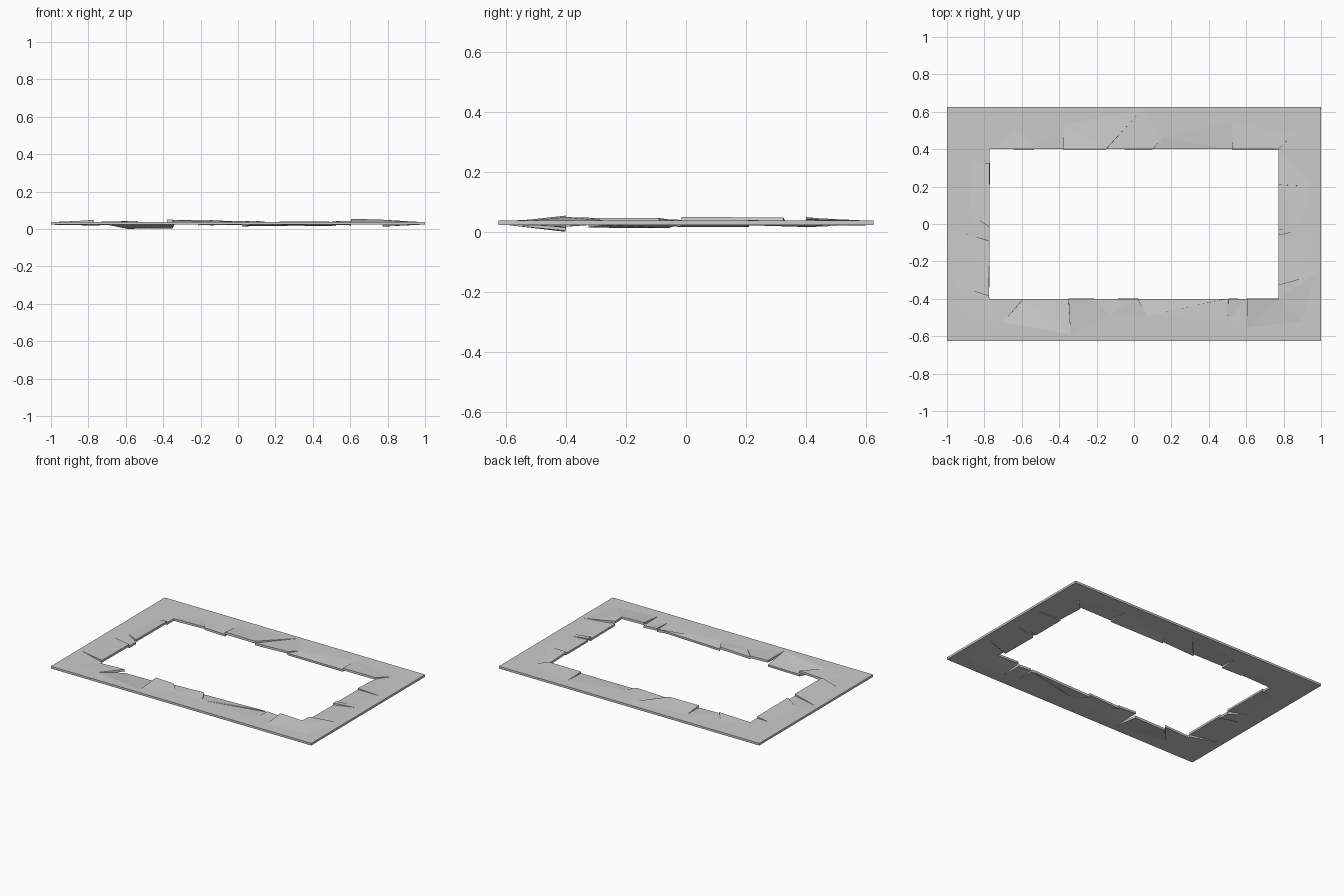
import bpy, bmesh

if "Cube" in bpy.data.objects:
    bpy.data.objects.remove(bpy.data.objects["Cube"])

TOP, THICK = 0.038, 0.015
OX, OY = 1.0, 0.625          # outer half size
IX, IY = 0.773, 0.4          # inner half size

# Cracks clockwise from the back left corner:
# tip x, tip y, inner x, inner y, lift before the crack, lift after it
cracks = [
    (-.90, .51, -IX, IY, 0, 0),
    (-.62, .50, -.535, IY, .006, 0),
    (-.38, .53, -.38, IY, -.004, .012),
    (.04, .61, -.15, IY, .010, -.003),
    (.15, .46, .10, IY, .006, -.006),
    (.525, .545, .525, IY, -.007, .004),
    (.85, .48, IX, IY, .005, -.006),
    (.95, .20, IX, .21, .003, -.006),
    (.88, -.005, IX, -.03, -.006, .004),
    (.92, -.03, IX, -.06, .004, -.010),
    (.97, -.27, IX, -.325, -.008, .010),
    (.90, -.52, IX, -IY, .012, .012),
    (.605, -.555, .605, -IY, .017, -.003),
    (.50, -.52, .505, -IY, .004, -.006),
    (.08, -.49, .49, -IY, -.004, .003),
    (.07, -.49, .02, -IY, -.009, .005),
    (-.13, -.485, -.215, -IY, -.003, .005),
    (-.34, -.59, -.35, -IY, .010, -.019),
    (-.70, -.525, -.59, -IY, -.022, .003),
    (-.88, -.50, -IX, -IY, -.004, -.004),
    (-.96, -.33, -.775, -.385, -.004, .010),
    (-.98, -.03, -IX, -.09, .009, -.003),
    (-.88, .05, -IX, -.015, -.004, .012),
    (-.86, .33, -IX, .325, .011, 0),
]


def outer_point(tx, ty, ix, iy):
    """Project a crack out to the rim; corners go to the rim corner."""
    on_x, on_y = abs(ix) > .76, abs(iy) > .399
    return (OX if tx > 0 else -OX) if on_x else tx, (OY if ty > 0 else -OY) if on_y else ty


bm = bmesh.new()
rows = []
for tx, ty, ix, iy, before, after in cracks:
    ox, oy = outer_point(tx, ty, ix, iy)
    o = bm.verts.new((ox, oy, TOP))
    t = bm.verts.new((tx, ty, TOP))
    a = bm.verts.new((ix, iy, TOP + before))
    # split the inner vertex where the two shards part
    b = a if before == after else bm.verts.new((ix, iy, TOP + after))
    rows.append((o, t, a, b))

# Flat outer band and tilted inner shards
for i, (o, t, a, b) in enumerate(rows):
    o2, t2, a2, b2 = rows[(i + 1) % len(rows)]
    bm.faces.new((t, t2, o2, o))
    bm.faces.new((b, a2, t2, t))
bm.normal_update()
bmesh.ops.triangulate(bm, faces=[f for f in bm.faces])
if sum(f.normal.z for f in bm.faces) < 0:
    bmesh.ops.reverse_faces(bm, faces=bm.faces[:])

mesh = bpy.data.meshes.new("cracked_frame")
bm.to_mesh(mesh)
bm.free()
frame = bpy.data.objects.new("cracked_frame", mesh)
bpy.context.collection.objects.link(frame)

# Slab thickness, closing the rim and crack walls
solid = frame.modifiers.new("slab", 'SOLIDIFY')
solid.thickness = THICK
solid.offset = -1
